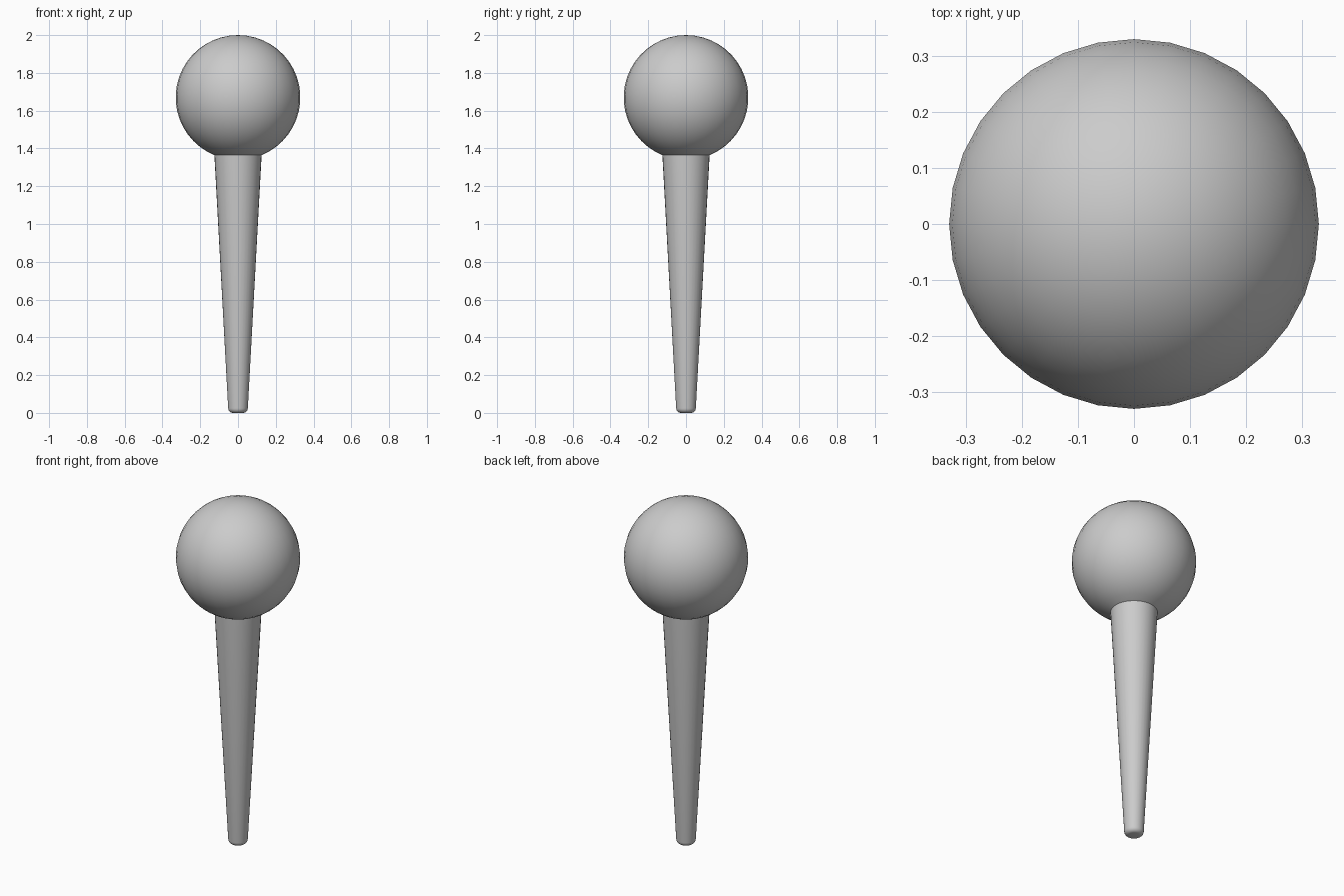
import bpy, bmesh, math

if "Cube" in bpy.data.objects:
    bpy.data.objects.remove(bpy.data.objects["Cube"])

SIDES = 32
BALL_R, BALL_Z, NECK_R = 0.33, 1.67, 0.125


def lathe(name, profile):
    """Spin an (r, z) profile around the z axis into a smooth object."""
    bm = bmesh.new()
    verts = [bm.verts.new((r, 0, z)) for r, z in profile]
    edges = [bm.edges.new(pair) for pair in zip(verts, verts[1:])]
    bmesh.ops.spin(bm, geom=verts + edges, cent=(0, 0, 0), axis=(0, 0, 1),
                   angle=math.tau, steps=SIDES, use_merge=True)
    bmesh.ops.remove_doubles(bm, verts=bm.verts, dist=1e-5)
    bmesh.ops.recalc_face_normals(bm, faces=bm.faces)
    mesh = bpy.data.meshes.new(name)
    bm.to_mesh(mesh)
    bm.free()
    obj = bpy.data.objects.new(name, mesh)
    bpy.context.collection.objects.link(obj)
    bpy.ops.object.select_all(action='DESELECT')
    obj.select_set(True)
    bpy.context.view_layer.objects.active = obj
    bpy.ops.object.shade_smooth_by_angle(angle=math.radians(40))
    return obj


# Ball: open at the bottom where it sits on the handle
start = math.asin(NECK_R / BALL_R)
steps = 20
arc = [start + (math.pi - start) * i / steps for i in range(steps + 1)]
ball = lathe("ball_head", [(BALL_R * math.sin(a), BALL_Z - BALL_R * math.cos(a))
                           for a in arc])

# Handle: tapered shaft with a rounded foot
neck_z = BALL_Z - BALL_R * math.cos(start)
fillet = 0.025
foot = [(0.027 + fillet * math.sin(a), fillet * (1 - math.cos(a)))
        for a in (math.radians(d) for d in range(0, 91, 15))]
handle = lathe("tapered_handle", [(0, 0)] + foot + [(NECK_R, neck_z)])
